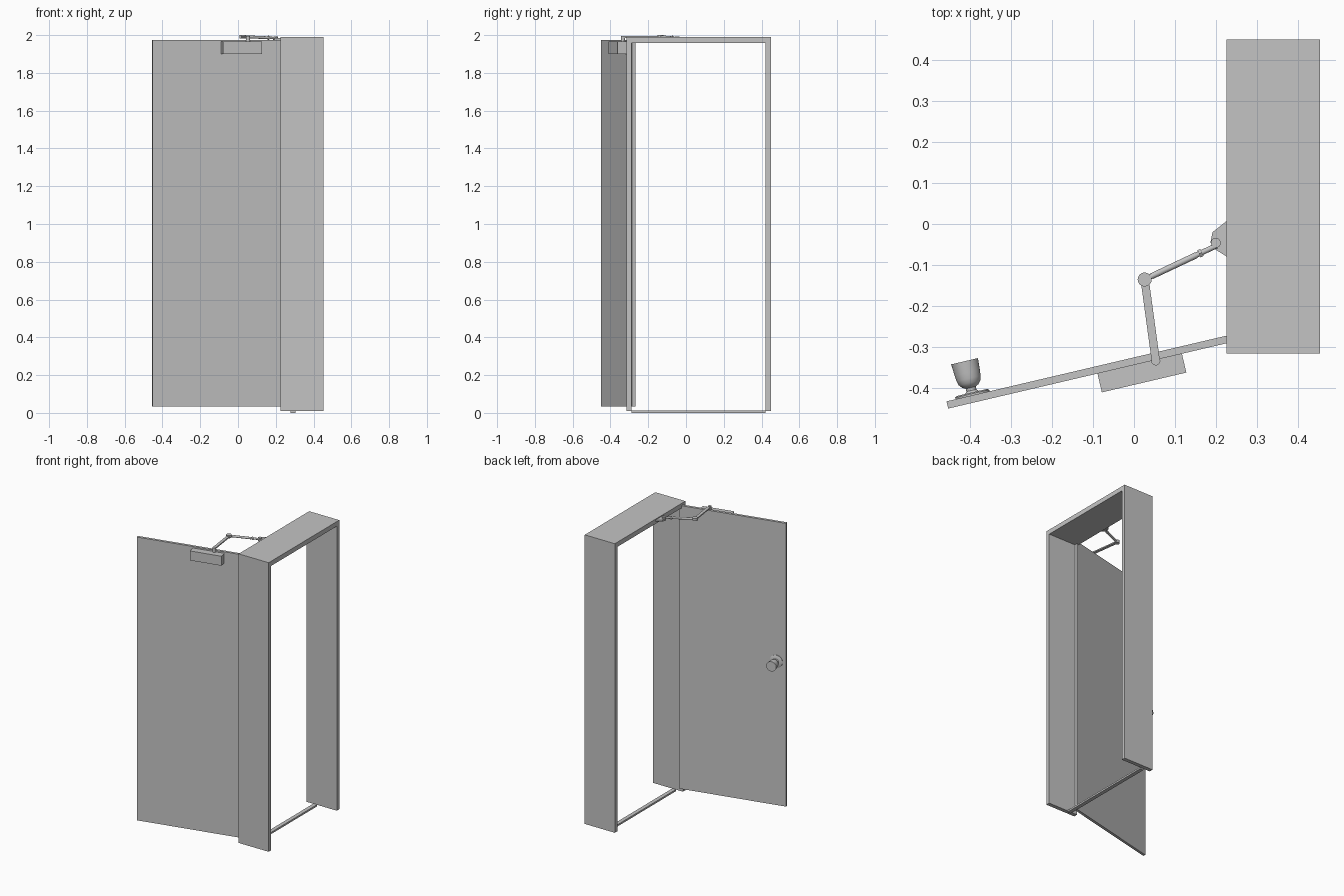
import bpy, bmesh, math
from mathutils import Matrix, Vector

cube = bpy.data.objects.get("Cube")
if cube:
    bpy.data.objects.remove(cube, do_unlink=True)

grey = bpy.data.materials.new("light_grey")
grey.use_nodes = True
grey.diffuse_color = (0.55, 0.55, 0.55, 1)
grey.node_tree.nodes["Principled BSDF"].inputs["Base Color"].default_value = (0.55, 0.55, 0.55, 1)

# The open leaf's own frame: x along its width, y through its thickness to the back
LEAF = Matrix.Translation((-0.452, -0.449, 0)) @ Matrix.Rotation(math.radians(13.2), 4, "Z")
WORLD = Matrix.Identity(4)


def finish(name, bm, matrix=WORLD, smooth=False):
    bmesh.ops.recalc_face_normals(bm, faces=bm.faces)
    mesh = bpy.data.meshes.new(name)
    bm.to_mesh(mesh)
    bm.free()
    mesh.materials.append(grey)
    ob = bpy.data.objects.new(name, mesh)
    ob.matrix_world = matrix
    bpy.context.collection.objects.link(ob)
    if smooth:
        bpy.ops.object.select_all(action="DESELECT")
        ob.select_set(True)
        bpy.context.view_layer.objects.active = ob
        bpy.ops.object.shade_smooth_by_angle(angle=math.radians(40))
    return ob


def box(name, low, high, matrix=WORLD):
    low, high = Vector(low), Vector(high)
    bm = bmesh.new()
    bmesh.ops.create_cube(bm, size=1, matrix=Matrix.Translation((low + high) / 2)
                          @ Matrix.Diagonal((*(high - low), 1)))
    return finish(name, bm, matrix)


def prism(name, points, depth):
    bm = bmesh.new()
    face = bm.faces.new([bm.verts.new(p) for p in points])
    moved = bmesh.ops.extrude_face_region(bm, geom=[face])["geom"]
    bmesh.ops.translate(bm, vec=depth, verts=[v for v in moved if isinstance(v, bmesh.types.BMVert)])
    return finish(name, bm)


def between(start, end):
    # Matrix with z along the line, centred on its middle
    a, b = Vector(start), Vector(end)
    return Matrix.Translation((a + b) / 2) @ (b - a).to_track_quat("Z", "Y").to_matrix().to_4x4(), (b - a).length


def rod(name, start, end, radius, sides=20):
    matrix, length = between(start, end)
    bm = bmesh.new()
    bmesh.ops.create_cone(bm, cap_ends=True, segments=sides, radius1=radius, radius2=radius, depth=length)
    return finish(name, bm, matrix, True)


def lathe(name, profile, matrix, steps=32):
    bm = bmesh.new()
    verts = [bm.verts.new((r, 0, h)) for r, h in profile]
    edges = [bm.edges.new(pair) for pair in zip(verts, verts[1:])]
    bmesh.ops.spin(bm, geom=verts + edges, cent=(0, 0, 0), axis=(0, 0, 1),
                   angle=math.tau, steps=steps, use_duplicate=False)
    bmesh.ops.remove_doubles(bm, verts=bm.verts, dist=1e-5)
    return finish(name, bm, matrix, True)


# Frame: two jambs and a lintel as one arch, with a thin sill
x0, x1, front, back = 0.225, 0.453, -0.315, 0.449
jamb, foot, top, head = 0.027, 0.01, 1.99, 1.958
arch = [(front, foot), (front, top), (back, top), (back, foot),
        (back - jamb, foot), (back - jamb, head), (front + jamb, head), (front + jamb, foot)]
prism("door_frame", [(x0, y, z) for y, z in arch], (x1 - x0, 0, 0))
box("sill", (0.277, front + jamb, 0), (0.304, back - jamb, 0.012))

# Leaf and the closer housing on its front
box("door_leaf", (0, 0, 0.035), (0.715, 0.018, 1.975), LEAF)
box("closer_housing", (0.373, -0.047, 1.9), (0.584, 0, 1.965), LEAF)

# Knob on the back of the leaf
knob = [(0, 0), (0.0425, 0), (0.0425, 0.004), (0.038, 0.007), (0.017, 0.007), (0.0125, 0.012),
        (0.0125, 0.019), (0.02, 0.023), (0.027, 0.031), (0.03, 0.042), (0.0315, 0.056),
        (0.0335, 0.085), (0, 0.085)]
lathe("door_knob", knob, LEAF @ Matrix.Translation((0.065, 0.018, 1.02)) @ Matrix.Rotation(-math.pi / 2, 4, "X"))

# Closer arm: spindle, flat main arm, elbow, adjustable rod
pivot, elbow = (0.053, -0.333), (0.026, -0.135)
rod("closer_spindle", (*pivot, 1.96), (*pivot, 1.996), 0.011)
matrix, length = between((*pivot, 1.99), (*elbow, 1.99))
bm = bmesh.new()
bmesh.ops.create_cube(bm, size=1, matrix=Matrix.Diagonal((0.02, 0.008, length, 1)))
finish("main_arm", bm, matrix)
rod("elbow_joint", (*elbow, 1.982), (*elbow, 2.0), 0.017)
start, end = Vector((*elbow, 1.992)), Vector((0.2, -0.053, 1.984))
rod("forearm_rod", start, end, 0.0065)
rod("forearm_sleeve", start.lerp(end, 0.1), start.lerp(end, 0.72), 0.0075)
rod("forearm_collar", start.lerp(end, 0.76), start.lerp(end, 0.8), 0.011, 6)

# Bracket fixing the arm to the lintel
outline = [(x0, 0.007), (0.191, -0.02), (0.186, -0.045), (0.195, -0.06), (x0, -0.079)]
prism("arm_bracket", [(x, y, 1.972) for x, y in outline], (0, 0, 0.012))
rod("bracket_pin", (0.199, -0.046, 1.97), (0.199, -0.046, 1.992), 0.012)
